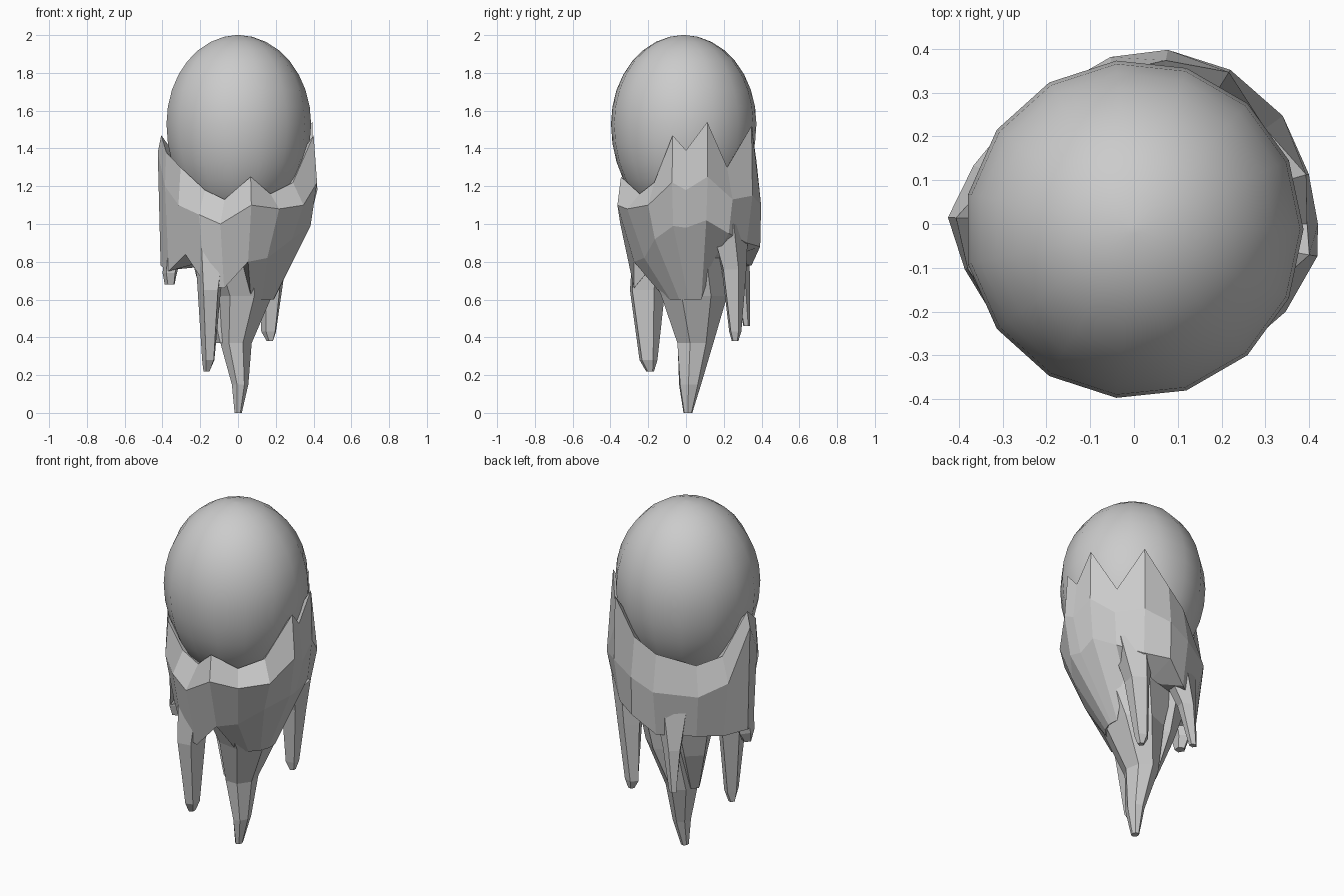
import bpy, bmesh
from math import sin, cos, pi, radians, sqrt

EGG_Y, EGG_Z, EGG_R = -0.012, 1.53, 0.387


def loft(name, rings, smooth=False):
    """Skin a stack of equal-length vertex rings and cap both ends."""
    bm = bmesh.new()
    rows = [[bm.verts.new(p) for p in ring] for ring in rings]
    n = len(rows[0])
    for a, b in zip(rows, rows[1:]):
        for i in range(n):
            j = (i + 1) % n
            bm.faces.new((a[i], a[j], b[j], b[i]))
    bm.faces.new(rows[0])
    bm.faces.new(rows[-1])
    bmesh.ops.recalc_face_normals(bm, faces=bm.faces)
    for f in bm.faces:
        f.smooth = smooth
    me = bpy.data.meshes.new(name)
    bm.to_mesh(me)
    bm.free()
    ob = bpy.data.objects.new(name, me)
    bpy.context.collection.objects.link(ob)
    return ob


def circle(x, y, z, rx, ry, n, turn=0.0):
    return [(x + rx * cos(turn + 2 * pi * i / n),
             y + ry * sin(turn + 2 * pi * i / n), z) for i in range(n)]


def spike(name, path, sides=5, turn=0.3):
    """Tapered faceted spike; path rows are x, y, z, rx, ry."""
    return loft(name, [circle(*p, sides, turn + 0.12 * k) for k, p in enumerate(path)])


def egg_radius(z):
    h = 0.47 if z > EGG_Z else 0.53
    return EGG_R * sqrt(max(0.0, 1 - ((z - EGG_Z) / h) ** 2))


# Egg: smooth 15-sided lathe, slightly longer below the middle
egg_rings = []
for k in range(17):
    t = -pi / 2 + pi * k / 16
    t = max(min(t, pi / 2 - 0.03), -pi / 2 + 0.03)
    h = 0.47 if t > 0 else 0.53
    r = EGG_R * cos(t)
    egg_rings.append(circle(0, EGG_Y, EGG_Z + h * sin(t), r, r, 15))
loft("egg", egg_rings, smooth=True)

# Jagged cup: angle, rim height, shoulder height + radius, hem height + radius
columns = [
    (0, 1.39, 1.18, .42, .98, .37),
    (16, 1.54, 1.25, .415, 1.02, .39),
    (36, 1.30, 1.13, .42, .95, .385),
    (58, 1.52, 1.15, .415, .90, .38),
    (79, 1.33, 1.10, .405, .88, .40),
    (98, 1.25, 1.04, .385, .78, .35),
    (135, 1.18, 1.02, .37, .77, .32),
    (160, 1.22, 1.08, .39, .76, .35),
    (178, 1.47, 1.38, .425, .78, .41),
    (195, 1.38, 1.20, .40, .75, .38),
    (215, 1.30, 1.10, .385, .84, .34),
    (236, 1.18, 1.05, .37, .68, .31),
    (255, 1.13, 1.00, .36, .66, .285),
    (281, 1.25, 1.10, .37, .80, .28),
    (305, 1.16, 1.08, .38, .82, .27),
    (330, 1.22, 1.10, .40, .92, .33),
    (350, 1.47, 1.22, .425, .99, .39),
]
cup = [[] for _ in range(5)]
for deg, rim, sz, sr, hz, hr in columns:
    c, s = cos(radians(deg)), sin(radians(deg))
    rr = egg_radius(rim) + 0.022
    # front and right flow down into the main spike, back and left undercut
    flowing = deg < 20 or deg > 265
    low = (0.15, 0.6) if flowing else (0.19, 0.82)
    levels = [(0.12, 1.06), (rr, rim), (sr, sz), (hr, hz), low]
    for k, (ring, (r, z)) in enumerate(zip(cup, levels)):
        off = 0.04 if k == 4 else 0
        ring.append((r * c + off, r * s + off, z))
loft("jagged_cup", cup)

# Hanging spikes, their tops buried in the cup
spike("main_spike", [
    (.03, .01, .98, .27, .28), (.04, .01, .82, .22, .24), (.04, .04, .62, .15, .18),
    (-.01, .045, .37, .085, .10), (.01, .02, .15, .045, .06), (0, .01, 0, .02, .024)], 7)
spike("front_left_spike", [
    (-.13, -.18, .95, .11, .12), (-.15, -.21, .65, .065, .10),
    (-.155, -.20, .28, .035, .05), (-.165, -.19, .22, .018, .022)])
spike("back_right_spike", [
    (.19, .22, 1.0, .12, .11), (.185, .25, .76, .07, .07),
    (.165, .26, .43, .042, .034), (.17, .26, .38, .018, .018)])
spike("back_spike", [
    (-.09, .25, .92, .11, .08), (-.12, .295, .70, .055, .045),
    (-.14, .32, .46, .022, .018)])
spike("left_spike", [
    (-.33, -.02, .92, .06, .09), (-.36, -.04, .74, .04, .06), (-.36, -.05, .68, .028, .03)])
spike("inner_stub", [
    (-.11, .10, .88, .16, .15), (-.10, .08, .6, .09, .09), (-.08, .04, .37, .035, .04)])
